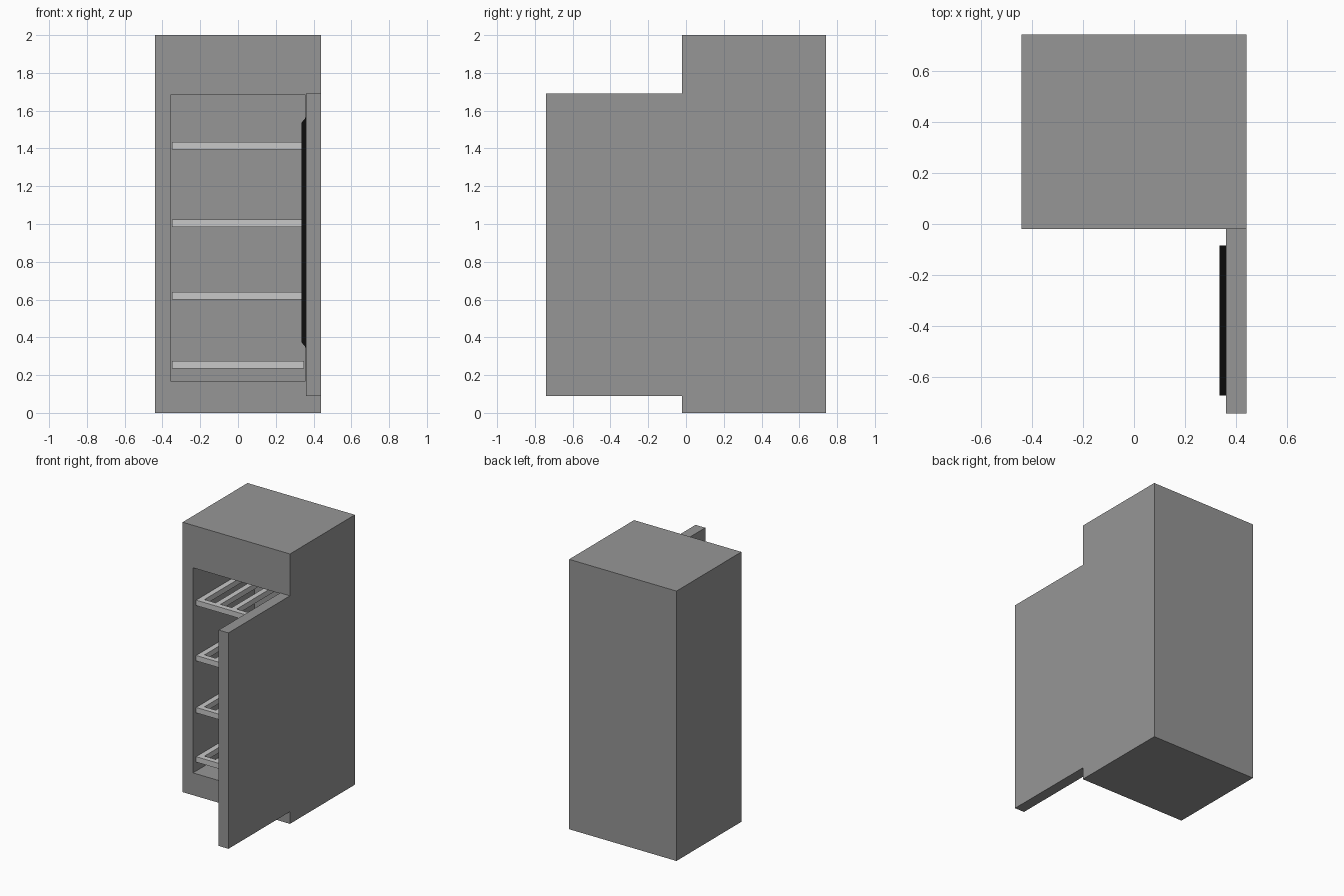
import bpy, bmesh
from mathutils import Vector

cube = bpy.data.objects.get("Cube")
if cube:
    bpy.data.objects.remove(cube, do_unlink=True)


def make_material(name, value):
    mat = bpy.data.materials.new(name)
    mat.use_nodes = True
    color = (value, value, value, 1)
    mat.diffuse_color = color
    mat.node_tree.nodes["Principled BSDF"].inputs["Base Color"].default_value = color
    return mat


grey = make_material("cabinet grey", 0.305)
light = make_material("shelf light grey", 0.58)
black = make_material("black", 0.004)


def add_box(bm, lo, hi):
    lo, hi = Vector(lo), Vector(hi)
    verts = bmesh.ops.create_cube(bm, size=1)["verts"]
    for v in verts:
        v.co = (lo + hi) / 2 + v.co * (hi - lo)
    return verts


def finish(name, bm, mat):
    bmesh.ops.recalc_face_normals(bm, faces=bm.faces)
    mesh = bpy.data.meshes.new(name)
    bm.to_mesh(mesh)
    bm.free()
    mesh.materials.append(mat)
    obj = bpy.data.objects.new(name, mesh)
    bpy.context.collection.objects.link(obj)
    return obj


# Cabinet: the front face is inset to the opening, then pushed inwards
front, back, half = -0.02, 0.74, 0.44
inner, floor, ceiling, inner_back = 0.355, 0.165, 1.685, 0.70
bm = bmesh.new()
add_box(bm, (-half, front, 0), (half, back, 2))
bm.normal_update()
face = min(bm.faces, key=lambda f: f.normal.y)
bmesh.ops.inset_region(bm, faces=[face], thickness=0.08)
for v in face.verts:
    v.co.x = inner if v.co.x > 0 else -inner
    v.co.z = ceiling if v.co.z > 1 else floor
cavity = bmesh.ops.extrude_face_region(bm, geom=[face])["geom"]
for v in (g for g in cavity if isinstance(g, bmesh.types.BMVert)):
    v.co.y = inner_back
if face.is_valid:
    bmesh.ops.delete(bm, geom=[face], context="FACES_ONLY")
finish("cabinet", bm, grey)

# Open door, hinged on the left side
bm = bmesh.new()
add_box(bm, (0.36, -0.74, 0.09), (half, front, 1.69))
finish("door", bm, grey)

# Raised door lining with sloping edges
bm = bmesh.new()
for v in add_box(bm, (0.335, -0.67, 0.345), (0.36, -0.085, 1.565)):
    if v.co.x < 0.35:
        v.co.z += 0.03 if v.co.z < 1 else -0.03
finish("door_lining", bm, black)

# Slatted shelves: front and back rails joined by bars running front to back
x0, y0, y1, thick, bar, bars = 0.35, 0.01, 0.69, 0.04, 0.04, 6
for i, z in enumerate((0.235, 0.60, 0.985, 1.395)):
    bm = bmesh.new()
    for y in (y0, y1 - bar):
        add_box(bm, (-x0, y, z), (x0, y + bar, z + thick))
    for k in range(bars):
        x = -x0 + k * (2 * x0 - bar) / (bars - 1)
        add_box(bm, (x, y0 + bar, z), (x + bar, y1 - bar, z + thick))
    finish(f"shelf_{i + 1}", bm, light)
